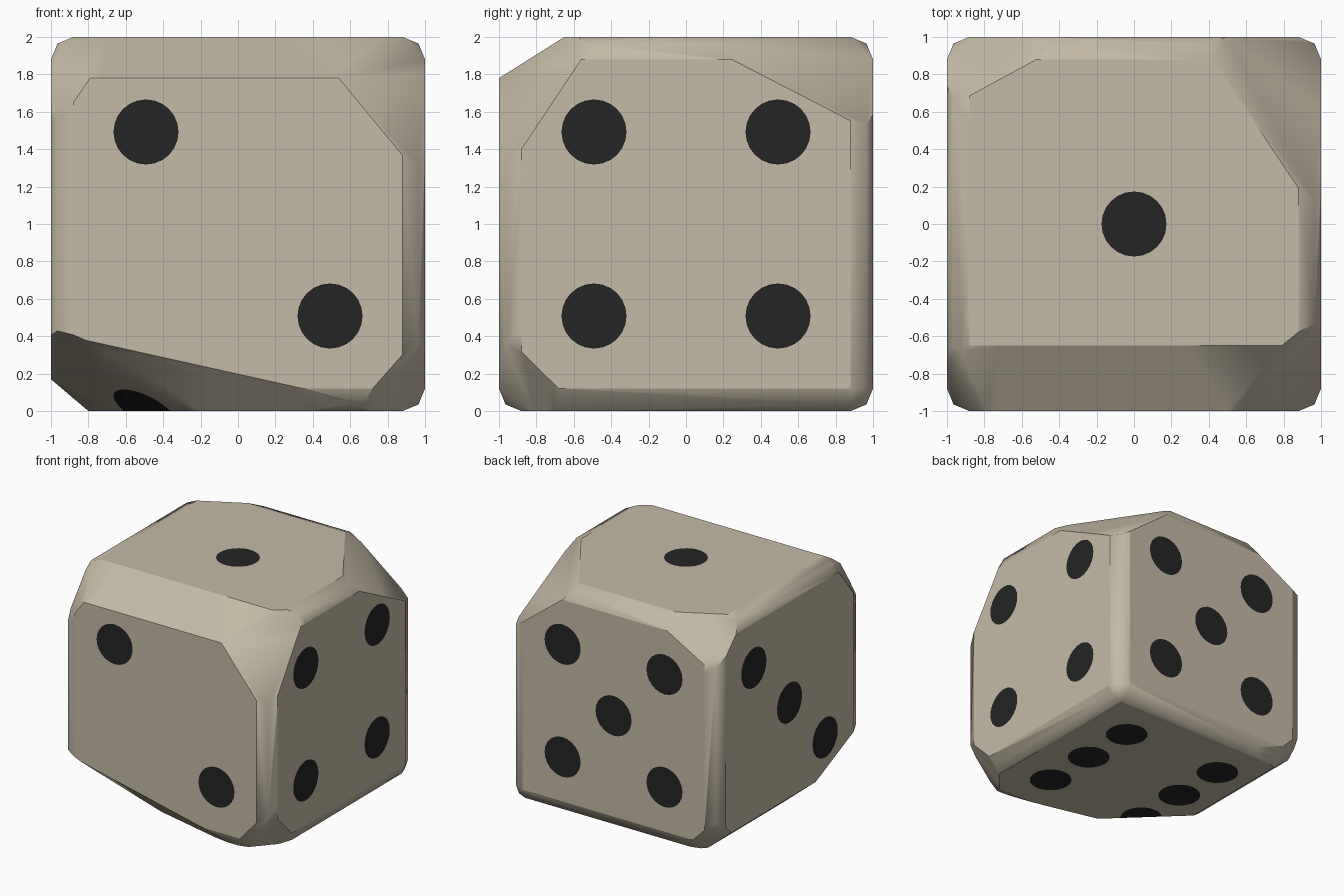
import bpy, bmesh, math
from mathutils import Vector

if "Cube" in bpy.data.objects:
    bpy.data.objects.remove(bpy.data.objects["Cube"])


def material(name, rgb):
    m = bpy.data.materials.new(name)
    m.diffuse_color = (*rgb, 1)
    m.use_nodes = True
    m.node_tree.nodes["Principled BSDF"].inputs["Base Color"].default_value = m.diffuse_color
    return m


CENTRE = Vector((0, 0, 1))
bm = bmesh.new()

# Rounded cube blank
bmesh.ops.create_cube(bm, size=2)
bmesh.ops.translate(bm, verts=bm.verts[:], vec=CENTRE)
bmesh.ops.bevel(bm, geom=bm.edges[:], offset=0.12, offset_type='OFFSET',
                segments=2, profile=0.5, affect='EDGES')


def slice_off(a, b, c):
    """Cut away everything beyond the plane through three points."""
    a, b, c = Vector(a), Vector(b), Vector(c)
    n = (b - a).cross(c - a).normalized()
    if n.dot(CENTRE - a) > 0:
        n = -n
    r = bmesh.ops.bisect_plane(bm, geom=bm.verts[:] + bm.edges[:] + bm.faces[:],
                               dist=1e-5, plane_co=a, plane_no=n, clear_outer=True)
    rim = [e for e in r['geom_cut'] if isinstance(e, bmesh.types.BMEdge) and e.is_boundary]
    if rim:
        bmesh.ops.contextual_create(bm, geom=rim)
    bm.normal_update()


# Hand-hewn edge and corner cuts
slice_off((-1, -1, 1.78), (1, -1, 1.78), (0, -0.65, 2))          # top front edge
slice_off((-1, -1, 0.17), (-1, 1, 0.17), (-0.8, 0, 0))           # bottom left edge
slice_off((-1, -1, 0.42), (0.89, -1, 0), (-1, -0.55, 0))         # bottom front edge
slice_off((1, 0.01, 2), (0.34, 1, 2), (1, 1, 1.49))              # top back right
slice_off((1, -0.48, 2), (0.358, -1, 2), (1, -1, 1.22))          # top front right
slice_off((-1, -0.58, 2), (-0.638, -1, 2), (-1, -1, 1.477))      # top front left
slice_off((-1, 0.62, 2), (-0.3, 1, 2), (-1, 1, 1.61))            # top back left
slice_off((-1, 0.01, 0), (0.05, -1, 0), (-1, -1, 0.46))          # bottom front left
slice_off((1, -0.56, 0), (0.613, -1, 0), (1, -1, 0.437))         # bottom front right
slice_off((-1, 0.62, 0), (-0.65, 1, 0), (-1, 1, 0.36))           # bottom back left
bmesh.ops.recalc_face_normals(bm, faces=bm.faces[:])
bm.normal_update()

# Flat faces stay crisp, worn edges shade smoothly
def is_flat(f):
    return max(abs(c) for c in f.normal) > 0.9995


for f in bm.faces:
    f.smooth = True
for e in bm.edges:
    fa, fb = e.link_faces
    e.smooth = is_flat(fa) == is_flat(fb) and e.calc_face_angle(0) < math.radians(50)

R, SIDES, P = 0.174, 24, 0.492


def pip(normal, u, v, pu, pv, limit):
    """Cut a circle into the surface along the face normal and paint it."""
    normal, u, v = Vector(normal), Vector(u), Vector(v)
    mid = CENTRE + u * pu + v * pv
    inside = [f for f in bm.faces if f.normal.dot(normal) > limit
              and (f.calc_center_median() - CENTRE).dot(normal) > 0.5]
    for i in range(SIDES):
        t = 2 * math.pi * (i + 0.5) / SIDES
        n = u * math.cos(t) + v * math.sin(t)
        co = mid + n * R * math.cos(math.pi / SIDES)
        geom = {g for f in inside for g in [f, *f.edges, *f.verts]}
        r = bmesh.ops.bisect_plane(bm, geom=list(geom), dist=1e-6, plane_co=co, plane_no=n)
        cand = {g for g in r['geom'] if isinstance(g, bmesh.types.BMFace)}
        cand |= {f for f in inside if f.is_valid}
        inside = [f for f in cand if (f.calc_center_median() - co).dot(n) < 0]
    for f in inside:
        f.material_index = 1


X, Y, Z = (1, 0, 0), (0, 1, 0), (0, 0, 1)
square = [(a, b) for a in (-1, 1) for b in (-1, 1)]
layout = [
    ((0, 0, 1), X, Y, [(0, 0)]),
    ((0, -1, 0), X, Z, [(-1, 1), (1, -1)]),
    ((-1, 0, 0), Y, Z, [(1, 1), (0, 0), (-1, -1)]),
    ((1, 0, 0), Y, Z, square),
    ((0, 1, 0), X, Z, square + [(0, 0)]),
    ((0, 0, -1), X, Y, [(a, b) for a in (-1, 1) for b in (-1, 0, 1)]),
]
for normal, u, v, spots in layout:
    for a, b in spots:
        # the underside corner pip spills onto the corner cut
        spill = normal[2] == -1 and a == b == -1
        pip(normal, u, v, a * P, b * P, 0.8 if spill else 0.999)

me = bpy.data.meshes.new("die")
bm.to_mesh(me)
bm.free()
me.materials.append(material("bone", (0.55, 0.49, 0.38)))
me.materials.append(material("pip_black", (0.018, 0.018, 0.018)))
die = bpy.data.objects.new("die", me)
bpy.context.collection.objects.link(die)
